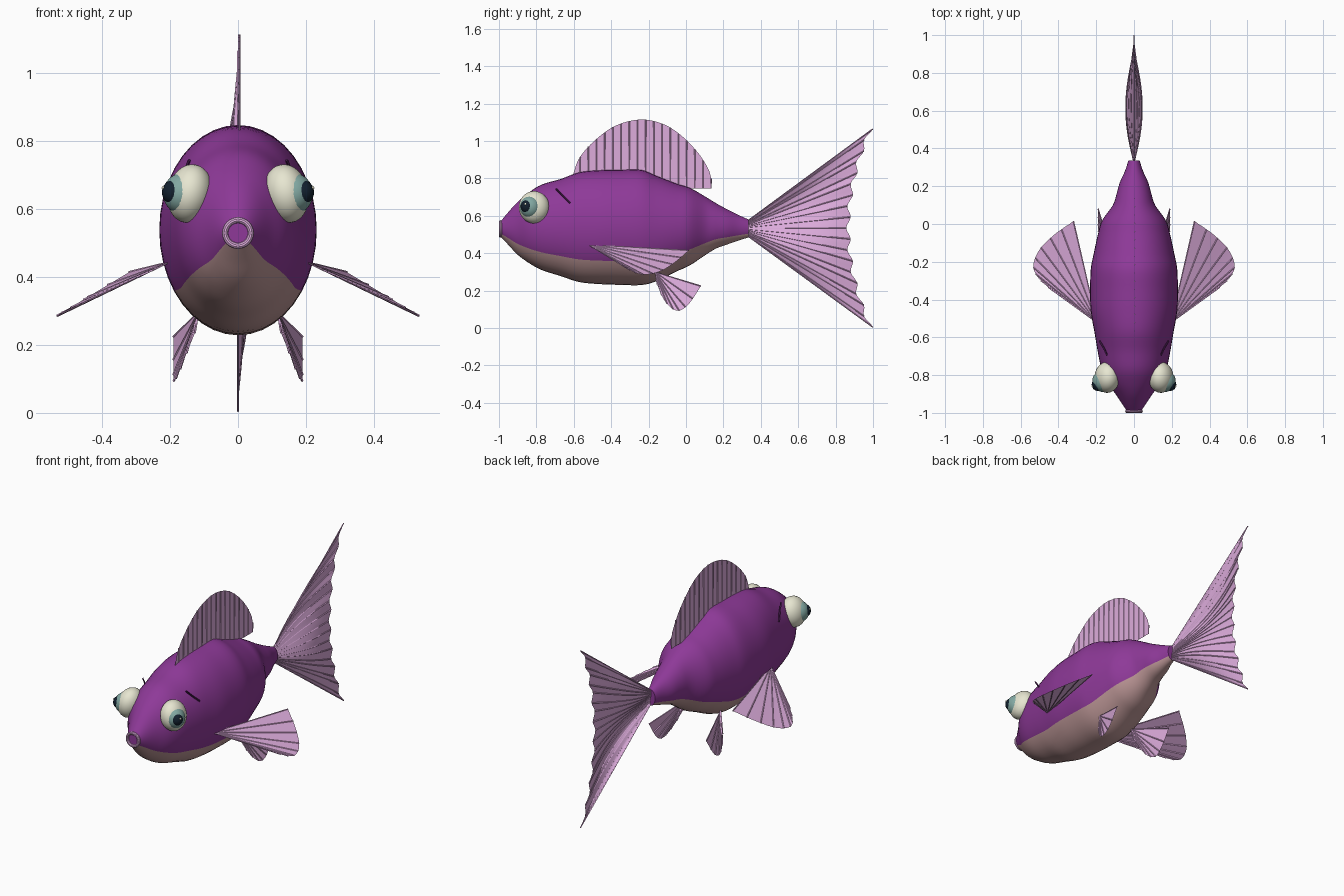
import bpy, bmesh, math
from mathutils import Vector, Matrix

if "Cube" in bpy.data.objects:
    bpy.data.objects.remove(bpy.data.objects["Cube"])


def mat(name, r, g, b):
    m = bpy.data.materials.new(name)
    lin = [((c / 255 + 0.055) / 1.055) ** 2.4 for c in (r, g, b)]
    m.diffuse_color = (*lin, 1)
    m.use_nodes = True
    m.node_tree.nodes["Principled BSDF"].inputs["Base Color"].default_value = m.diffuse_color
    return m


PURPLE = mat("purple_skin", 142, 57, 152)
BELLY = mat("belly_pink", 188, 150, 150)
FIN = mat("fin_pink", 221, 172, 220)
WHITE = mat("eye_cream", 232, 231, 210)
TEAL = mat("iris_teal", 130, 168, 162)
DARK = mat("pupil_navy", 18, 32, 46)
MARK = mat("mark_plum", 80, 32, 88)


def spline(pts, n):
    """Catmull-Rom samples through a few points."""
    p = [Vector(q) for q in pts]
    p = [2 * p[0] - p[1]] + p + [2 * p[-1] - p[-2]]
    segs = len(p) - 3
    out = []
    for i in range(n + 1):
        f = i / n * segs
        k = min(int(f), segs - 1)
        t = f - k
        a, b, c, d = p[k:k + 4]
        out.append(0.5 * (2 * b + (c - a) * t + (2 * a - 5 * b + 4 * c - d) * t * t
                          + (3 * b - a - 3 * c + d) * t ** 3))
    return out


def finish(name, bm, mats, mirror=False, recalc=True):
    if recalc:
        bmesh.ops.recalc_face_normals(bm, faces=bm.faces)
    me = bpy.data.meshes.new(name)
    bm.to_mesh(me)
    bm.free()
    ob = bpy.data.objects.new(name, me)
    bpy.context.collection.objects.link(ob)
    for m in mats:
        me.materials.append(m)
    if mirror:
        ob.modifiers.new("mirror", 'MIRROR').use_mirror_merge = False
    bpy.ops.object.select_all(action='DESELECT')
    ob.select_set(True)
    bpy.context.view_layer.objects.active = ob
    bpy.ops.object.shade_smooth_by_angle(angle=math.radians(35))
    return ob


def tube(bm, pts, side, r0, r1):
    """Four-sided tapered rod along a path."""
    rings = []
    for i, p in enumerate(pts):
        t = (pts[min(i + 1, len(pts) - 1)] - pts[max(i - 1, 0)]).normalized()
        n = t.cross(side).normalized()
        s = n.cross(t).normalized()
        r = r0 + (r1 - r0) * i / (len(pts) - 1)
        rings.append([bm.verts.new(p + d * r) for d in (n, s, -n, -s)])
    for a, b in zip(rings, rings[1:]):
        for k in range(4):
            bm.faces.new((a[k], a[(k + 1) % 4], b[(k + 1) % 4], b[k]))
    bm.faces.new(rings[0][::-1])
    bm.faces.new(rings[-1])


def fin(name, inner, outer, rows, every, mirror=False, bend=None, r=0.0035):
    """Thin sheet between two curves, with raised rays on every n-th column."""
    n = len(outer) - 1
    bm = bmesh.new()
    cols = []
    for i in range(n + 1):
        col = []
        for j in range(rows + 1):
            p = inner[i].lerp(outer[i], j / rows)
            if bend:
                p.x += bend(i / n, j / rows)
            col.append(p)
        cols.append(col)
    vs = [[bm.verts.new(p) for p in col] for col in cols]
    for a, b in zip(vs, vs[1:]):
        for j in range(rows):
            bm.faces.new((a[j], b[j], b[j + 1], a[j + 1]))
    for i in range(0, n + 1, every):
        side = cols[min(i + 1, n)][-1] - cols[max(i - 1, 0)][-1]
        tube(bm, cols[i], side, r * 0.5, r)
    return finish(name, bm, [FIN], mirror)


# body: lofted ellipses (y, top z, bottom z, half width)
stations = [(-.99, .572, .488, .038), (-.95, .62, .445, .065), (-.90, .675, .392, .098),
            (-.84, .725, .348, .142), (-.77, .768, .310, .172), (-.67, .797, .278, .193),
            (-.57, .833, .246, .210), (-.46, .844, .235, .229), (-.35, .846, .231, .232),
            (-.24, .846, .230, .229), (-.16, .815, .250, .214), (-.05, .772, .303, .190),
            (.02, .750, .335, .168), (.10, .705, .388, .112), (.16, .668, .425, .092),
            (.22, .635, .447, .075), (.28, .605, .468, .048), (.335, .580, .485, .030)]
tops = spline([s[:3] for s in stations], 68)
wide = spline([(s[0], s[3], 0) for s in stations], 68)
bm = bmesh.new()
SEG = 40
rings = []
for a, b in zip(tops, wide):
    mid, half = (a.y + a.z) / 2, (a.y - a.z) / 2
    rings.append([bm.verts.new((b.y * math.cos(k * math.tau / SEG), a.x,
                                mid + half * math.sin(k * math.tau / SEG))) for k in range(SEG)])
for a, b in zip(rings, rings[1:]):
    for k in range(SEG):
        f = bm.faces.new((a[k], a[(k + 1) % SEG], b[(k + 1) % SEG], b[k]))
        ang = (k + 0.5) * 360 / SEG
        f.material_index = 1 if 216 < ang < 324 else 0
bm.faces.new(rings[0])
bm.faces.new(rings[-1])
finish("body", bm, [PURPLE, BELLY])

# mouth ring
bm = bmesh.new()
rings = []
for i in range(32):
    u = i * math.tau / 32
    ring = []
    for k in range(10):
        v = k * math.tau / 10
        rad = 0.038 + 0.009 * math.cos(v)
        ring.append(bm.verts.new((rad * math.cos(u), -.991 + .009 * math.sin(v), .53 + rad * math.sin(u))))
    rings.append(ring)
for i in range(32):
    a, b = rings[i], rings[(i + 1) % 32]
    for k in range(10):
        bm.faces.new((a[k], b[k], b[(k + 1) % 10], a[(k + 1) % 10]))
finish("mouth_ring", bm, [FIN])

# dorsal fin
arch = spline([(.004, -.61, .80), (.004, -.57, .91), (.004, -.48, 1.01), (.004, -.37, 1.085),
               (.004, -.24, 1.115), (.004, -.12, 1.09), (.004, -.02, 1.025), (.004, .07, .93),
               (.004, .125, .84), (.004, .135, .80)], 90)
N = 68
outer = []
for i in range(N + 1):
    y = -.61 + .745 * i / N
    k = max(j for j in range(90) if arch[j].y <= y + 1e-6)
    t = min(1, max(0, (y - arch[k].y) / max(1e-6, arch[k + 1].y - arch[k].y)))
    outer.append(Vector((.004, y, arch[k].lerp(arch[k + 1], t).z)))
inner = [Vector((.004, p.y, .745)) for p in outer]
fin("dorsal_fin", inner, outer, 4, 4)

# tail fin: scalloped fan with a gentle sideways wave
N = 72
inner, outer = [], []
for i in range(N + 1):
    s = 2 * i / N - 1
    inner.append(Vector((0, .32, .533 + .035 * s)))
    edge = .868 + .12 * s * s + .011 * math.cos(s * math.pi * 9 + math.pi)
    outer.append(Vector((0, edge, .535 + .53 * s)))
fin("tail_fin", inner, outer, 12, 4,
    bend=lambda u, v: .044 * math.sin(math.pi * v) * math.sin(math.tau * u))

# paired side fins
edge = spline([(.32, .015, .415), (.42, -.055, .355), (.50, -.135, .305), (.533, -.22, .286),
               (.51, -.28, .300), (.455, -.335, .334)], 32)
fin("pectoral_fin", [Vector((.195, -.525, .447))] * 33, edge, 4, 4, True)
edge = spline([(.19, .08, .225), (.19, .02, .135), (.19, -.03, .095), (.181, -.075, .105),
               (.160, -.12, .155), (.127, -.155, .235)], 28)
fin("pelvic_fin", [Vector((.115, -.165, .30))] * 29, edge, 4, 4, True)


# eyes: cream ball, bulging iris and pupil, small glint
def ball(name, loc, size, m, tilt=0, seg=32):
    bm = bmesh.new()
    mx = Matrix.Translation(loc) @ Matrix.Rotation(tilt, 4, 'Y') @ Matrix.Diagonal((*size, 1))
    bmesh.ops.create_uvsphere(bm, u_segments=seg, v_segments=seg // 2, radius=1, matrix=mx)
    finish(name, bm, [m], True)


ball("eyeball", (.142, -.812, .646), (.066, .082, .087), WHITE, -.2)
ball("iris", (.165, -.832, .646), (.056, .057, .060), TEAL)
ball("pupil", (.191, -.850, .650), (.033, .034, .036), DARK)
ball("eye_glint", (.219, -.858, .663), (.006, .006, .006), WHITE, 0, 12)

# dark mark behind each eye
bm = bmesh.new()
tube(bm, [Vector((.143, -.695, .745)), Vector((.158, -.66, .708)), Vector((.180, -.62, .668))],
     Vector((0, 1, 1)), .005, .005)
finish("cheek_mark", bm, [MARK], True)
